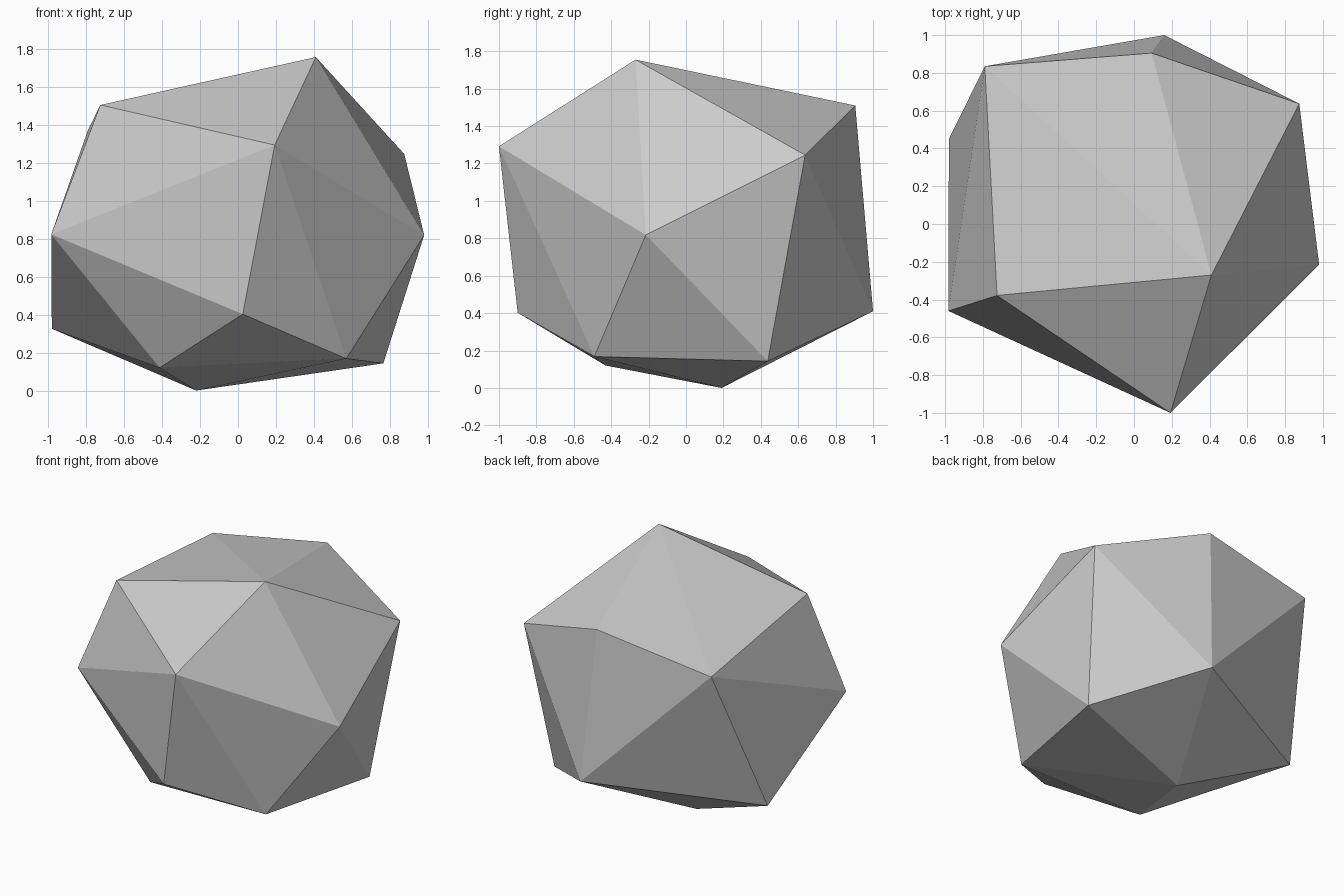
import bpy
import bmesh

default_cube = bpy.data.objects.get("Cube")
if default_cube:
    bpy.data.objects.remove(default_cube, do_unlink=True)


def make_material(name, colour):
    material = bpy.data.materials.new(name)
    material.use_nodes = True
    material.diffuse_color = colour
    shader = next(n for n in material.node_tree.nodes if n.type == "BSDF_PRINCIPLED")
    shader.inputs["Base Color"].default_value = colour
    return material


def faceted_stone(name, corner_groups, material):
    """Wrap the corner points in a convex, flat-shaded shell."""
    bm = bmesh.new()
    for group in corner_groups:
        for corner in group:
            bm.verts.new(corner)
    bmesh.ops.convex_hull(bm, input=bm.verts[:])
    bmesh.ops.recalc_face_normals(bm, faces=bm.faces[:])
    for face in bm.faces:
        face.smooth = False
    mesh = bpy.data.meshes.new(name)
    bm.to_mesh(mesh)
    bm.free()
    mesh.materials.append(material)
    stone = bpy.data.objects.new(name, mesh)
    bpy.context.collection.objects.link(stone)
    return stone


# Corners of the upper slope
crown = [(.41, -.27, 1.755), (-.725, -.378, 1.503), (-.79, .835, 1.37),
         (.093, .905, 1.51), (.875, .637, 1.245), (.193, -1, 1.292)]
# Corners around the waist
waist = [(.98, -.215, .818), (-.983, -.46, .822), (-.98, .45, .325),
         (.16, 1, .41), (.025, -.9, .402)]
# Corners of the underside
base = [(-.413, -.43, .12), (.57, -.49, .168), (.765, .437, .143), (-.22, .19, 0)]

grey = make_material("stone grey", (.6, .6, .6, 1))
faceted_stone("faceted_stone", [crown, waist, base], grey)
